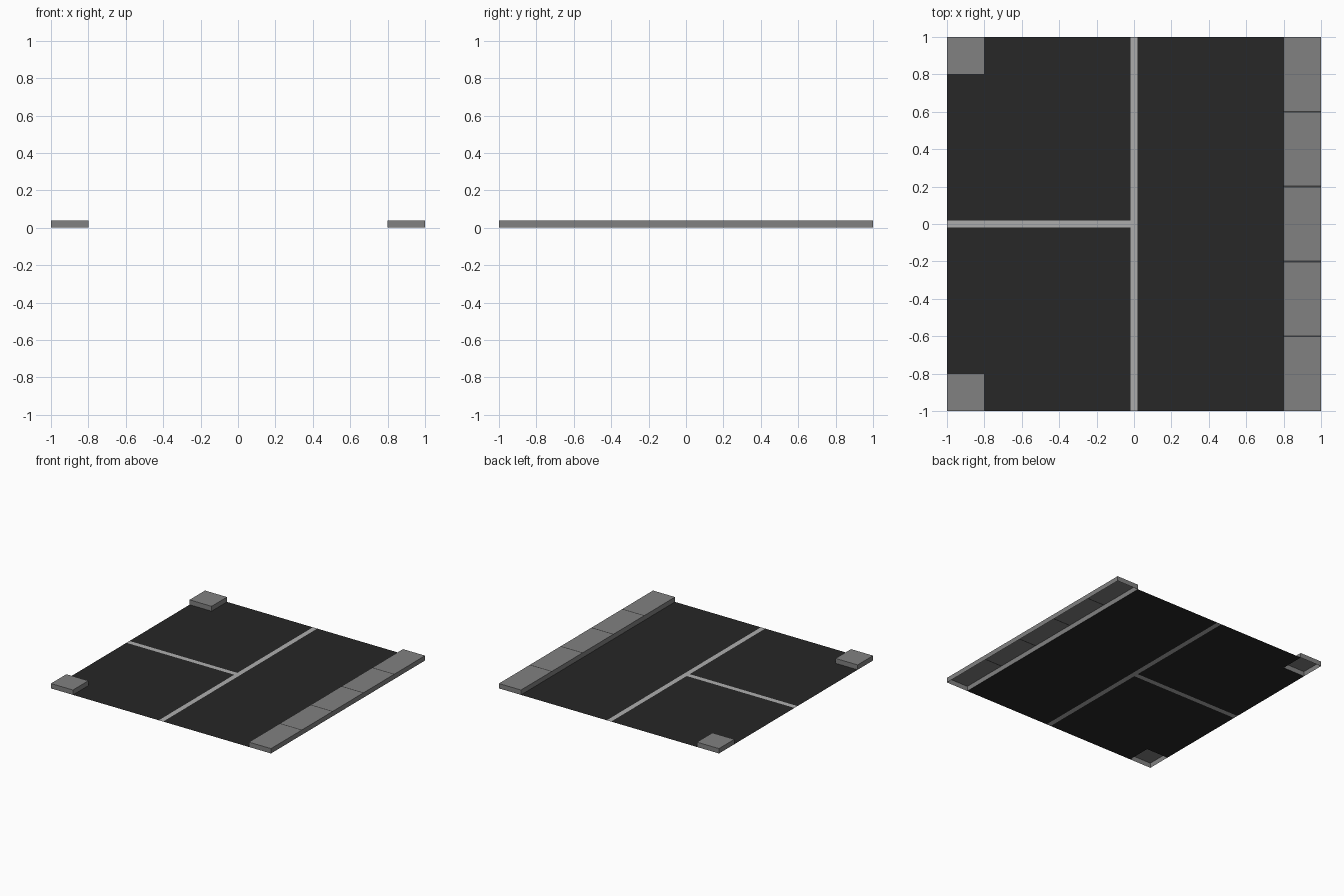
import bpy, bmesh

if "Cube" in bpy.data.objects:
    bpy.data.objects.remove(bpy.data.objects["Cube"])


def material(name, v):
    m = bpy.data.materials.new(name)
    m.diffuse_color = (v, v, v, 1)
    m.use_nodes = True
    m.node_tree.nodes["Principled BSDF"].inputs["Base Color"].default_value = m.diffuse_color
    return m


ASPHALT = material("asphalt", 0.02)
PAINT = material("road_paint", 0.42)
CONCRETE = material("concrete", 0.22)
JOINT = material("joint", 0.045)


def finish(name, bm, mats):
    bmesh.ops.remove_doubles(bm, verts=bm.verts, dist=1e-5)
    bmesh.ops.recalc_face_normals(bm, faces=bm.faces)
    me = bpy.data.meshes.new(name)
    bm.to_mesh(me)
    bm.free()
    for m in mats:
        me.materials.append(m)
    ob = bpy.data.objects.new(name, me)
    bpy.context.collection.objects.link(ob)
    return ob


def rect(bm, x0, x1, y0, y1, z=0.0, mat=0):
    f = bm.faces.new([bm.verts.new((x, y, z)) for x, y in
                      ((x0, y0), (x1, y0), (x1, y1), (x0, y1))])
    f.material_index = mat


def flat(name, rects, mat):
    bm = bmesh.new()
    for r in rects:
        rect(bm, *r)
    ob = finish(name, bm, [mat])
    # single-sided sheets face upward
    for p in ob.data.polygons:
        if p.normal.z < 0:
            p.flip()
    return ob


def kerb(name, x0, x1, y0, y1, joints=()):
    """Raised slab with an open underside; joints are dark lines across the top."""
    H, J = 0.04, 0.005
    bm = bmesh.new()
    cuts = [y0] + [v for j in joints for v in (j - J, j + J)] + [y1]
    for i, (a, b) in enumerate(zip(cuts, cuts[1:])):
        rect(bm, x0, x1, a, b, H, i % 2)
    bmesh.ops.remove_doubles(bm, verts=bm.verts, dist=1e-5)
    # drop the side walls from the outline of the top
    rim = [e for e in bm.edges if e.is_boundary]
    res = bmesh.ops.extrude_edge_only(bm, edges=rim)
    for g in res["geom"]:
        if isinstance(g, bmesh.types.BMVert):
            g.co.z = 0
        elif isinstance(g, bmesh.types.BMFace):
            g.material_index = 0
    for f in bm.faces:
        if abs(f.normal.z) < 0.5:
            f.material_index = 0
    ob = finish(name, bm, [CONCRETE, JOINT])
    # make sure the top faces up
    if ob.data.polygons[0].normal.z < 0:
        ob.data.flip_normals()
    return ob


W, K, L = 1.0, 0.8, 0.02   # tile half width, kerb line, half line width

# Asphalt: through road on the right, two side-road quadrants on the left
flat("through_road", [(L, K, -W, W)], ASPHALT)
for name, s in (("back", 1), ("front", -1)):
    def span(a, b): return tuple(sorted((s * a, s * b)))
    flat(name + "_side_road", [(-W, -L, *span(L, K)), (-K, -L, *span(K, W))], ASPHALT)
    kerb(name + "_corner_kerb", -W, -K, *span(K, W))

# Painted centre lines
flat("centre_line", [(-L, L, -W, W)], PAINT)
flat("side_road_line", [(-W, -L, -L, L)], PAINT)

# Long pavement with slab joints
kerb("pavement", K, W, -W, W, (-0.6, -0.2, 0.2, 0.6))
